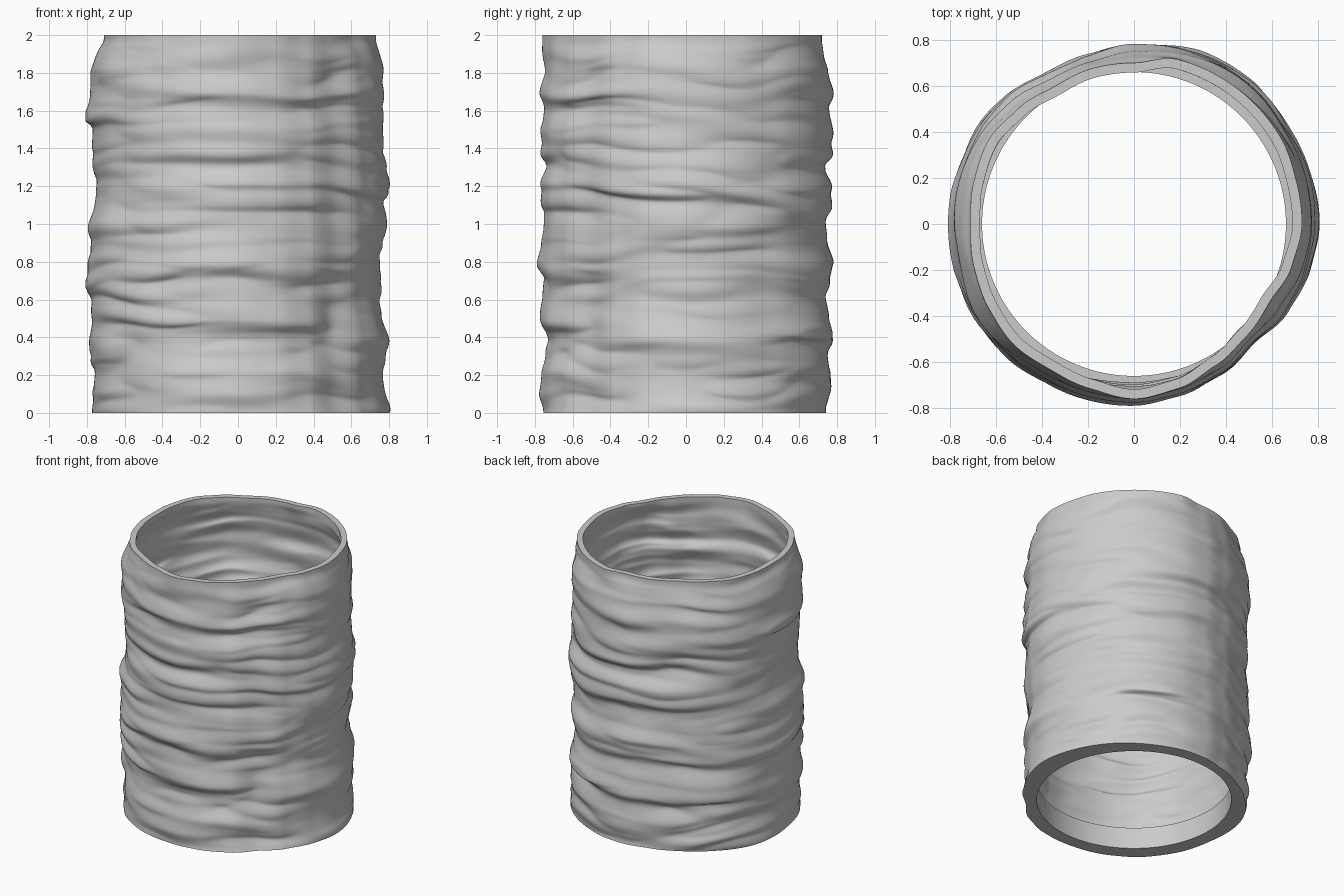
import bpy
import bmesh
import math
from mathutils import Vector, noise

HEIGHT = 2.0
SEGMENTS = 200
ROWS = 220
WALL = 0.042
LINER_RADIUS = 0.66
LINER_TOP = 0.16

# Side profiles in hundredths, evenly spaced from the foot to the rim
PROFILES = [
    [80, 78, 77, 78, 79, 76, 75, 76, 75, 77, 79, 77, 80, 79, 77, 76, 77, 76, 77, 76, 73],  # left
    [74, 76, 77, 74, 78, 76, 74, 76, 78, 75, 74, 77, 77, 73, 77, 78, 76, 78, 75, 73, 72],  # back
    [77, 77, 76, 78, 79, 77, 78, 81, 79, 78, 79, 76, 75, 77, 77, 77, 81, 78, 78, 77, 71],  # right
    [76, 77, 77, 74, 73, 77, 76, 75, 79, 77, 75, 76, 77, 74, 76, 77, 74, 78, 75, 75, 76],  # front
]
# Lobes of the body and outline of the wavy rim, evenly spaced around the tube
LOBES = [0, 0, 0, 1, 1, 1, 0, -2, -3, -1, 0, 0,
         0, 0, 1, 1, 0, 0, 0, -1, -3, -6, -3, -1]
RIM = [73, 73, 74, 74, 74, 74, 70, 70, 69, 71, 73, 72,
       71, 72, 73, 74, 73, 74, 76, 74, 71, 69, 68, 71]


def smooth(t):
    t = min(max(t, 0.0), 1.0)
    return t * t * (3 - 2 * t)


def sample(values, position, cyclic=False):
    """Smoothly interpolate a list at a fractional index."""
    i = math.floor(position)
    t = smooth(position - i)
    n = len(values)
    a, b = (i % n, (i + 1) % n) if cyclic else (min(i, n - 1), min(i + 1, n - 1))
    return values[a] * (1 - t) + values[b] * t


def around(values, angle):
    return sample(values, angle / math.tau * len(values), True) / 100


def wrinkle(angle, z, spread, along, seed):
    """Rounded horizontal folds separated by soft creases."""
    p = Vector((math.cos(angle) * spread + seed, math.sin(angle) * spread, z * along))
    return math.sqrt(noise.noise(p) ** 2 + 0.004) - 0.2


def outer_point(angle, z):
    """Radius and sagged height of the wrinkled skin."""
    c, s = math.cos(angle), math.sin(angle)
    diagonal = math.sin(2 * angle) ** 2
    drift = noise.noise(Vector((c * 1.2, s * 1.2, z * 1.2 + 9)))
    tilt = z + 0.08 * (0.15 + 0.85 * diagonal) * drift
    column = [sample(p, min(max(tilt, 0), HEIGHT) * 10) for p in PROFILES]
    body = around(column, angle) + around(LOBES, angle)
    folds = (0.15 + 0.85 * diagonal) * 0.05 * wrinkle(angle, tilt, 1.0, 5, 3)
    folds += 0.026 * wrinkle(angle, tilt, 1.3, 8.5, 17)
    radius = min(body + folds, 0.808)
    blend = smooth((z - 1.82) / 0.18)
    radius = radius * (1 - blend) + around(RIM, angle) * blend
    fade = smooth(min(z, HEIGHT - z) / 0.15)
    return radius, z - 0.6 * (radius - 0.765 - around(LOBES, angle)) * fade


angles = [math.tau * j / SEGMENTS for j in range(SEGMENTS)]
skin = [[outer_point(a, HEIGHT * i / ROWS) for a in angles] for i in range(ROWS + 1)]

# Cross-section: outer skin up, inner skin down, then the liner at the foot
rings = list(skin)
first_inner = round((LINER_TOP + 0.04) / HEIGHT * ROWS)
for row in reversed(skin[first_inner:]):
    rings.append([(r - WALL, z) for r, z in row])
rings.append([(max(r - WALL, LINER_RADIUS + 0.005), LINER_TOP) for r, z in skin[first_inner]])
rings.append([(LINER_RADIUS, LINER_TOP)] * SEGMENTS)
rings.append([(LINER_RADIUS, 0.0)] * SEGMENTS)

cube = bpy.data.objects.get("Cube")
if cube:
    bpy.data.objects.remove(cube, do_unlink=True)

# Wrinkled tube
bm = bmesh.new()
grid = [[bm.verts.new((r * math.cos(a), r * math.sin(a), z))
         for a, (r, z) in zip(angles, ring)] for ring in rings]
for i, ring in enumerate(grid):
    above = grid[(i + 1) % len(grid)]
    for j in range(SEGMENTS):
        k = (j + 1) % SEGMENTS
        bm.faces.new((ring[j], ring[k], above[k], above[j]))
bmesh.ops.recalc_face_normals(bm, faces=bm.faces)
mesh = bpy.data.meshes.new("wrinkled_tube")
bm.to_mesh(mesh)
bm.free()

# Plain grey material
grey = bpy.data.materials.new("plain_grey")
grey.use_nodes = True
colour = (0.6, 0.6, 0.6, 1.0)
grey.diffuse_color = colour
shader = next(n for n in grey.node_tree.nodes if n.type == "BSDF_PRINCIPLED")
shader.inputs["Base Color"].default_value = colour
mesh.materials.append(grey)

tube = bpy.data.objects.new("wrinkled_tube", mesh)
bpy.context.collection.objects.link(tube)
bpy.ops.object.select_all(action="DESELECT")
tube.select_set(True)
bpy.context.view_layer.objects.active = tube
bpy.ops.object.shade_smooth_by_angle(angle=math.radians(60))
